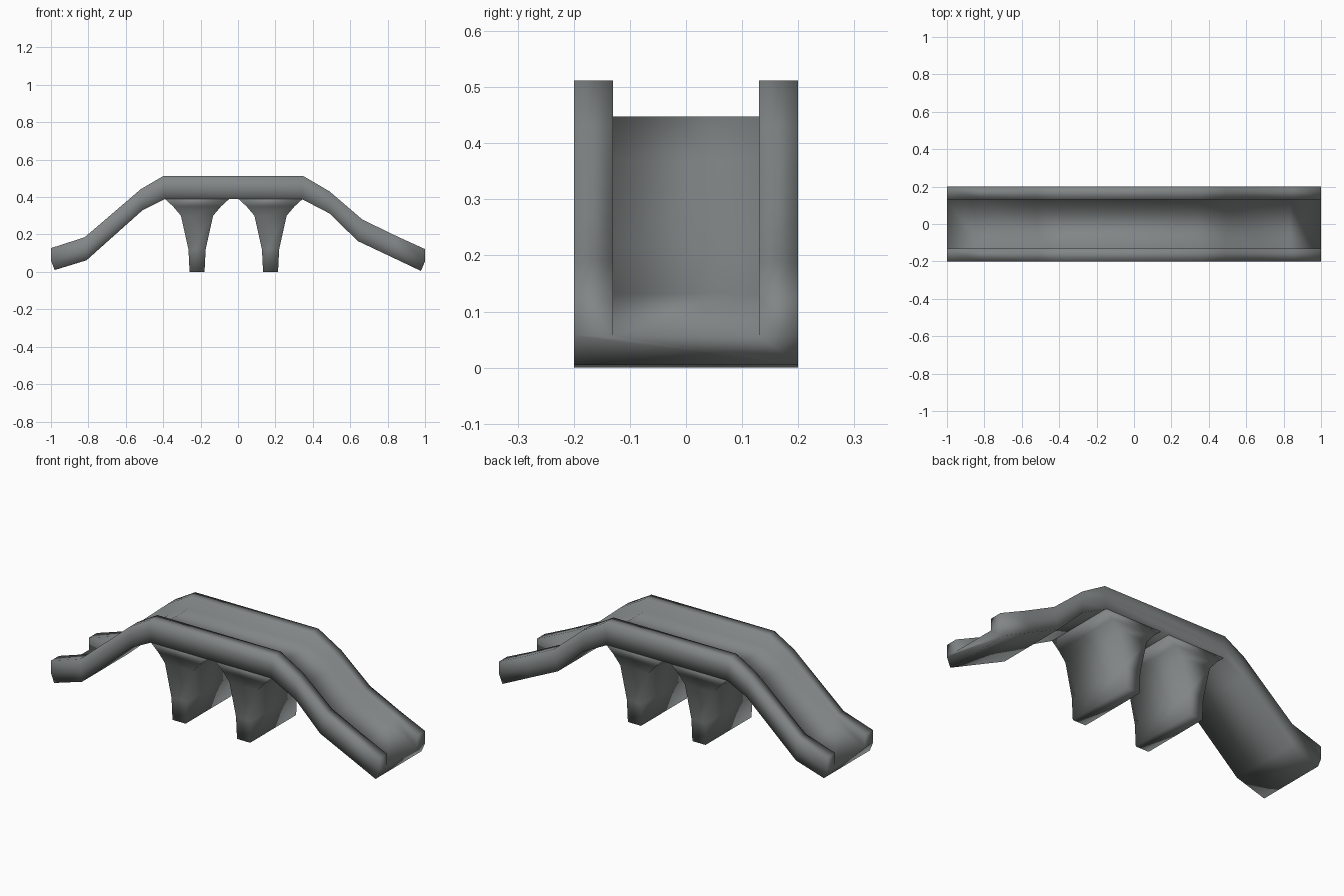
import bpy, bmesh

if "Cube" in bpy.data.objects:
    bpy.data.objects.remove(bpy.data.objects["Cube"])

stone = bpy.data.materials.new("grey stone")
stone.diffuse_color = (0.22, 0.235, 0.235, 1)
stone.use_nodes = True
stone.node_tree.nodes["Principled BSDF"].inputs["Base Color"].default_value = stone.diffuse_color


def sweep(name, rings, cap):
    """Join rings of points into a smooth tube; cap lists end faces by ring index."""
    bm = bmesh.new()
    rows = [[bm.verts.new(p) for p in ring] for ring in rings]
    n = len(rows[0])
    for a, b in zip(rows, rows[1:]):
        for i in range(n):
            j = (i + 1) % n
            bm.faces.new((a[i], a[j], b[j], b[i]))
    for row in (rows[0], rows[-1]):
        for idx in cap:
            bm.faces.new([row[i] for i in idx])
    bmesh.ops.recalc_face_normals(bm, faces=bm.faces)
    for f in bm.faces:
        f.smooth = True
    me = bpy.data.meshes.new(name)
    bm.to_mesh(me)
    bm.free()
    me.materials.append(stone)
    ob = bpy.data.objects.new(name, me)
    bpy.context.collection.objects.link(ob)
    return ob


# Bridge deck with raised side rails: stations of top edge and bottom edge
top = [(-1, .127), (-.82, .185), (-.52, .442), (-.40, .512), (.35, .512),
       (.49, .43), (.665, .28), (.85, .19), (1, .122)]
bottom = [(-.98, .01), (-.81, .062), (-.51, .33), (-.39, .39), (.34, .39),
          (.49, .312), (.64, .165), (.82, .08), (.978, .005)]
W, I = 0.2, 0.13
rings = []
for k, (t, b) in enumerate(zip(top, bottom)):
    m = ((t[0] + b[0]) / 2, (t[1] + b[1]) / 2 - .003)
    if k == 0:
        m = (-1, .06)
    elif k == len(top) - 1:
        m = (1, .057)
    section = [(-W, b), (W, b), (W, m), (W, t), (I, t), (I, m),
               (-I, m), (-I, t), (-W, t), (-W, m)]
    rings.append([(p[0], y, p[1]) for y, p in section])
sweep("bridge_deck", rings, [(0, 1, 2, 5, 6, 9), (2, 3, 4, 5), (6, 7, 8, 9)])

# Flared support piers: half width at each height
pier = [(.04, 0), (.046, .12), (.086, .30), (.128, .35), (.172, .39)]
for name, cx in (("left_pier", -.219), ("right_pier", .174)):
    sweep(name, [[(cx - h, -W, z), (cx + h, -W, z), (cx + h, W, z), (cx - h, W, z)]
                 for h, z in pier], [(0, 1, 2, 3)])
